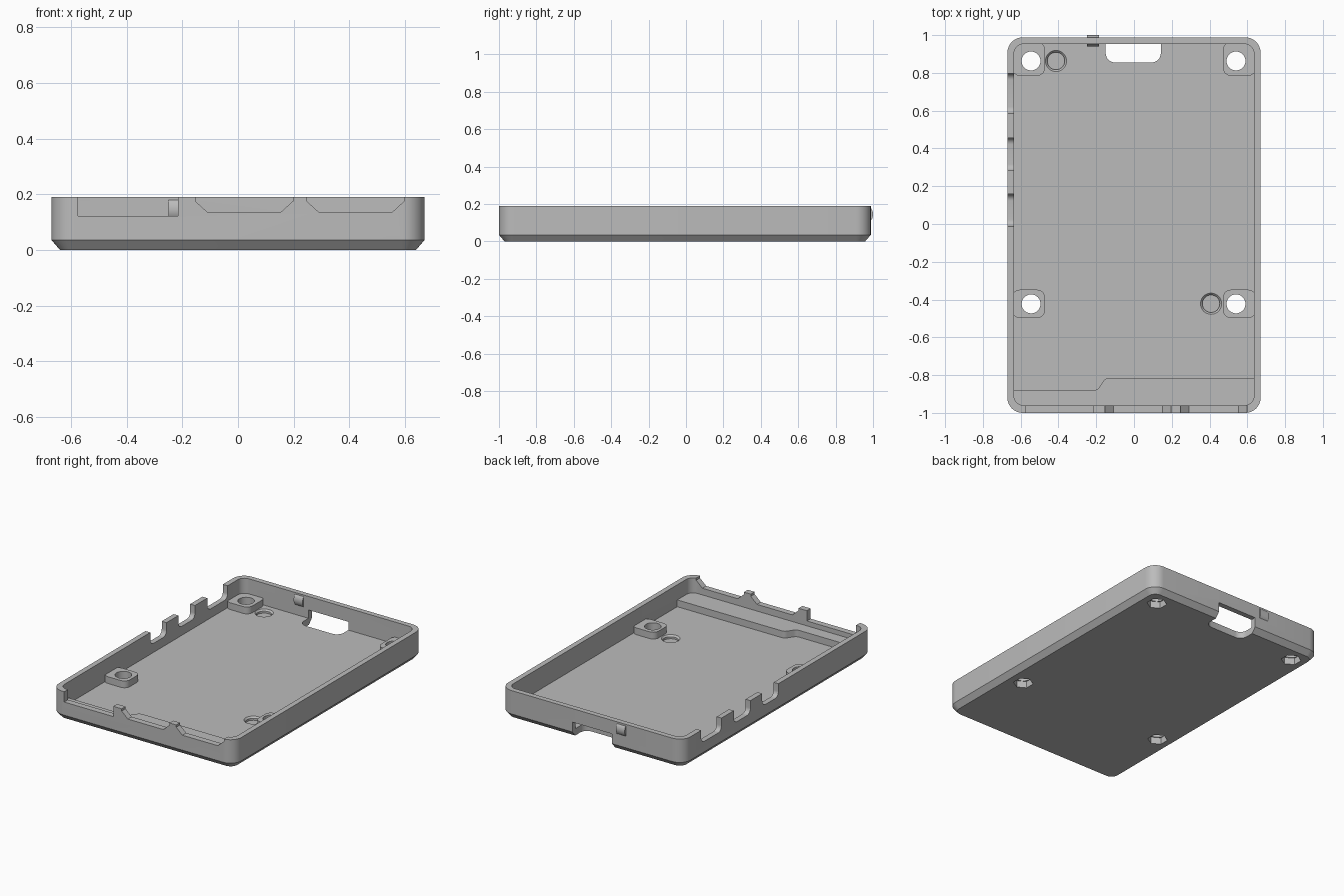
import bpy, bmesh, math
from mathutils import Vector

if "Cube" in bpy.data.objects:
    bpy.data.objects.remove(bpy.data.objects["Cube"], do_unlink=True)

grey = bpy.data.materials.new("plain grey")
grey.use_nodes = True
COLOUR = (0.5, 0.5, 0.5, 1)
grey.diffuse_color = COLOUR
grey.node_tree.nodes["Principled BSDF"].inputs["Base Color"].default_value = COLOUR

AXES = {
    "x": lambda u, v, w: (w, u, v),
    "y": lambda u, v, w: (u, w, v),
    "z": lambda u, v, w: (u, v, w),
}


def rounded(corners, steps=8):
    """Outline through (u, v, radius) corners, each rounded with an arc."""
    out = []
    for i, (u, v, r) in enumerate(corners):
        p = Vector((u, v))
        if not r:
            out.append(p)
            continue
        a = (Vector(corners[i - 1][:2]) - p).normalized()
        b = (Vector(corners[(i + 1) % len(corners)][:2]) - p).normalized()
        half = a.angle(b) / 2
        centre = p + (a + b).normalized() * r / math.sin(half)
        start = p + a * r / math.tan(half) - centre
        end = p + b * r / math.tan(half) - centre
        sweep = start.angle_signed(end)
        for k in range(steps + 1):
            t = -sweep * k / steps
            out.append(centre + Vector((start.x * math.cos(t) - start.y * math.sin(t),
                                        start.x * math.sin(t) + start.y * math.cos(t))))
    return out


def rect(u0, u1, v0, v1, r=0):
    return rounded([(u0, v0, r), (u1, v0, r), (u1, v1, r), (u0, v1, r)])


def oval(u, v, ru, rv, n=48, turn=0):
    return [Vector((u + ru * math.cos(turn + math.tau * k / n),
                    v + rv * math.sin(turn + math.tau * k / n))) for k in range(n)]


def loft(name, rings, axis="z"):
    """Solid through (outline, position) rings along an axis."""
    bm = bmesh.new()
    loops = [[bm.verts.new(AXES[axis](p.x, p.y, w)) for p in pts] for pts, w in rings]
    for lo, hi in zip(loops, loops[1:]):
        for k in range(len(lo)):
            bm.faces.new((lo[k - 1], lo[k], hi[k], hi[k - 1]))
    bm.faces.new(loops[0])
    bm.faces.new(loops[-1])
    bmesh.ops.recalc_face_normals(bm, faces=bm.faces)
    mesh = bpy.data.meshes.new(name)
    bm.to_mesh(mesh)
    bm.free()
    mesh.materials.append(grey)
    ob = bpy.data.objects.new(name, mesh)
    bpy.context.collection.objects.link(ob)
    return ob


def prism(name, outline, w0, w1, axis="z"):
    return loft(name, [(outline, w0), (outline, w1)], axis)


def combine(body, tool, operation):
    bpy.context.view_layer.objects.active = body
    mod = body.modifiers.new(tool.name, "BOOLEAN")
    mod.operation, mod.solver, mod.object = operation, "EXACT", tool
    bpy.ops.object.modifier_apply(modifier=mod.name)
    bpy.data.objects.remove(tool, do_unlink=True)


def cut(tool):
    combine(case, tool, "DIFFERENCE")


def add(tool):
    combine(case, tool, "UNION")


FLOOR, SHELF, TOP = 0.045, 0.09, 0.19

# Tray shell with chamfered underside
side = rect(-0.67, 0.67, -1, 0.988, 0.08)
case = loft("case_tray", [(rect(-0.64, 0.64, -0.97, 0.958, 0.05), 0), (side, 0.035), (side, TOP)])
cut(prism("cavity", rect(-0.635, 0.635, -0.96, 0.953, 0.05), FLOOR, 0.3))

# Screw bosses beside the walls
for s in (-1, 1):
    x0, x1 = sorted((s * 0.472, s * 0.645))
    add(prism("front_boss", rect(x0, x1, -0.498, -0.348, 0.04), 0.037, SHELF))
    add(prism("back_boss", rect(x0, x1, 0.785, 0.963, 0.04), 0.037, SHELF))

# Stepped ledge along the front
add(prism("front_ledge", rounded([
    (-0.645, -0.97, 0), (0.645, -0.97, 0), (0.645, -0.815, 0),
    (-0.15, -0.815, 0.035), (-0.195, -0.88, 0.035), (-0.645, -0.88, 0)]), 0.037, SHELF))

# Snap bump through the back wall
add(prism("snap_bump", oval(0.97, 0.145, 0.03, 0.042, 24), -0.25, -0.185, "x"))

# Screw holes with hexagonal nut pockets
for x in (-0.545, 0.54):
    for y in (-0.423, 0.863):
        cut(prism("screw_hole", oval(x, y, 0.05, 0.05), -0.1, 0.3))
        cut(prism("nut_pocket", oval(x, y, 0.062, 0.062, 6, math.pi / 2), -0.1, 0.045))

# Round floor recesses with a bevelled rim
for x, y in ((-0.413, 0.863), (0.408, -0.422)):
    inner, rim = oval(x, y, 0.046, 0.046), oval(x, y, 0.056, 0.056)
    cut(loft("recess", [(inner, 0.022), (inner, 0.035), (rim, FLOOR), (rim, 0.07)]))

# Card slot through the floor and back wall
cut(prism("card_slot", rounded([(-0.15, 0.855, 0.05), (0.142, 0.855, 0.05),
                                (0.142, 1.1, 0), (-0.15, 1.1, 0)]), -0.1, 0.1))

# Front connector openings
cut(prism("wide_port", rect(-0.575, -0.215, 0.122, 0.3), -1.1, -0.93, "y"))
for x in (0.022, 0.422):
    outline = [Vector((x + u, v)) for u, v in (
        (-0.13, 0.134), (0.13, 0.134), (0.175, 0.175), (0.175, 0.3), (-0.175, 0.3), (-0.175, 0.175))]
    cut(prism("bevelled_port", outline, -1.1, -0.93, "y"))

# Side connector openings with rounded lower corners
for y0, y1 in ((-0.012, 0.158), (0.282, 0.456), (0.585, 0.798)):
    cut(prism("side_port", rounded([(y0, 0.105, 0.035), (y1, 0.105, 0.035),
                                    (y1, 0.3, 0), (y0, 0.3, 0)]), -0.8, -0.6, "x"))

bpy.ops.object.select_all(action="DESELECT")
case.select_set(True)
bpy.context.view_layer.objects.active = case
bpy.ops.object.shade_smooth_by_angle(angle=math.radians(30))
